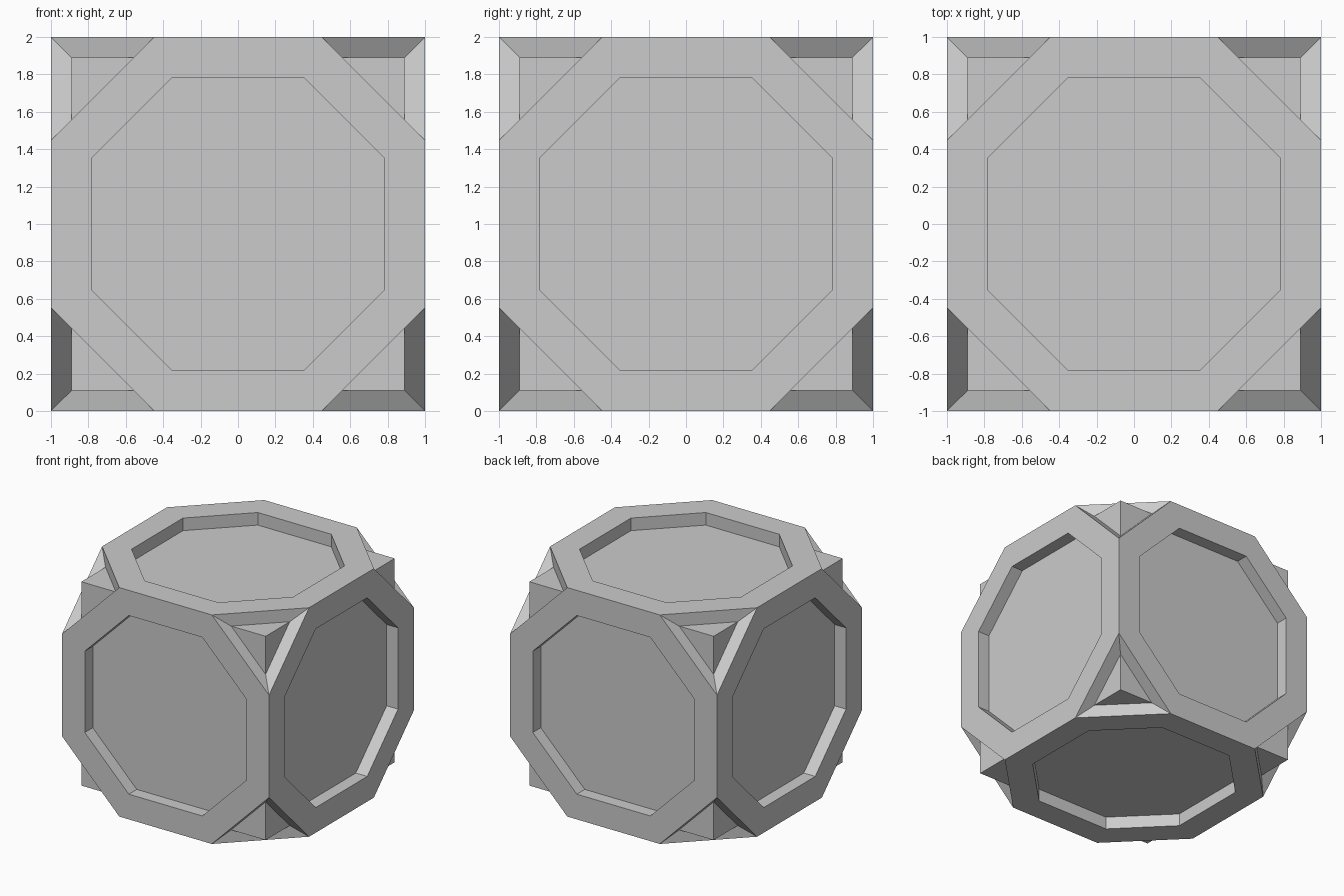
import bpy, bmesh, math
from mathutils import Matrix, Vector

if "Cube" in bpy.data.objects:
    bpy.data.objects.remove(bpy.data.objects["Cube"])

OUT, CUT = 1.0, 0.447       # outer octagon: half width and half length of straight sides
RIM_IN, RIM_CUT = 0.78, 0.355  # inner octagon of the raised frame
DEPTH = 0.11                # frame thickness above the core cube
CORE = OUT - DEPTH


def octagon(a, b, z):
    """Corner points, counter-clockwise, diagonals from even to odd index."""
    pts = []
    for k in range(4):
        rot = Matrix.Rotation(k * math.pi / 2, 3, 'Z')
        pts += [rot @ Vector((a, b, z)), rot @ Vector((b, a, z))]
    return pts


grey = bpy.data.materials.new("plain_grey")
grey.diffuse_color = (0.6, 0.6, 0.6, 1)
grey.use_nodes = True
grey.node_tree.nodes["Principled BSDF"].inputs["Base Color"].default_value = grey.diffuse_color

bm = bmesh.new()


def face(points, rot):
    bm.faces.new([bm.verts.new(rot @ p + Vector((0, 0, 1))) for p in points])


# One side of the block, repeated on all six directions
sides = [Matrix.Rotation(k * math.pi / 2, 3, 'X') for k in range(4)]
sides += [Matrix.Rotation(s * math.pi / 2, 3, 'Y') for s in (1, -1)]
outer = octagon(OUT, CUT, OUT)
foot = octagon(CORE, CUT + DEPTH, CORE)
inner = octagon(RIM_IN, RIM_CUT, OUT)
floor = octagon(RIM_IN, RIM_CUT, CORE)
for rot in sides:
    face(floor, rot)                                    # recessed panel
    for i in range(8):
        j = (i + 1) % 8
        face([outer[i], outer[j], inner[j], inner[i]], rot)   # frame rim
        face([inner[i], inner[j], floor[j], floor[i]], rot)   # recess wall
        if i % 2 == 0:
            face([outer[j], outer[i], foot[i], foot[j]], rot)  # corner opening wall
            tip = Vector((math.copysign(CORE, foot[i].x),
                          math.copysign(CORE, foot[i].y), CORE))
            face([foot[i], tip, foot[j]], rot)          # core cube corner

# Weld the six sides into one closed shell
bmesh.ops.remove_doubles(bm, verts=bm.verts, dist=0.0005)
bmesh.ops.recalc_face_normals(bm, faces=bm.faces)
mesh = bpy.data.meshes.new("framed_block")
bm.to_mesh(mesh)
bm.free()
mesh.materials.append(grey)
block = bpy.data.objects.new("framed_block", mesh)
bpy.context.collection.objects.link(block)
